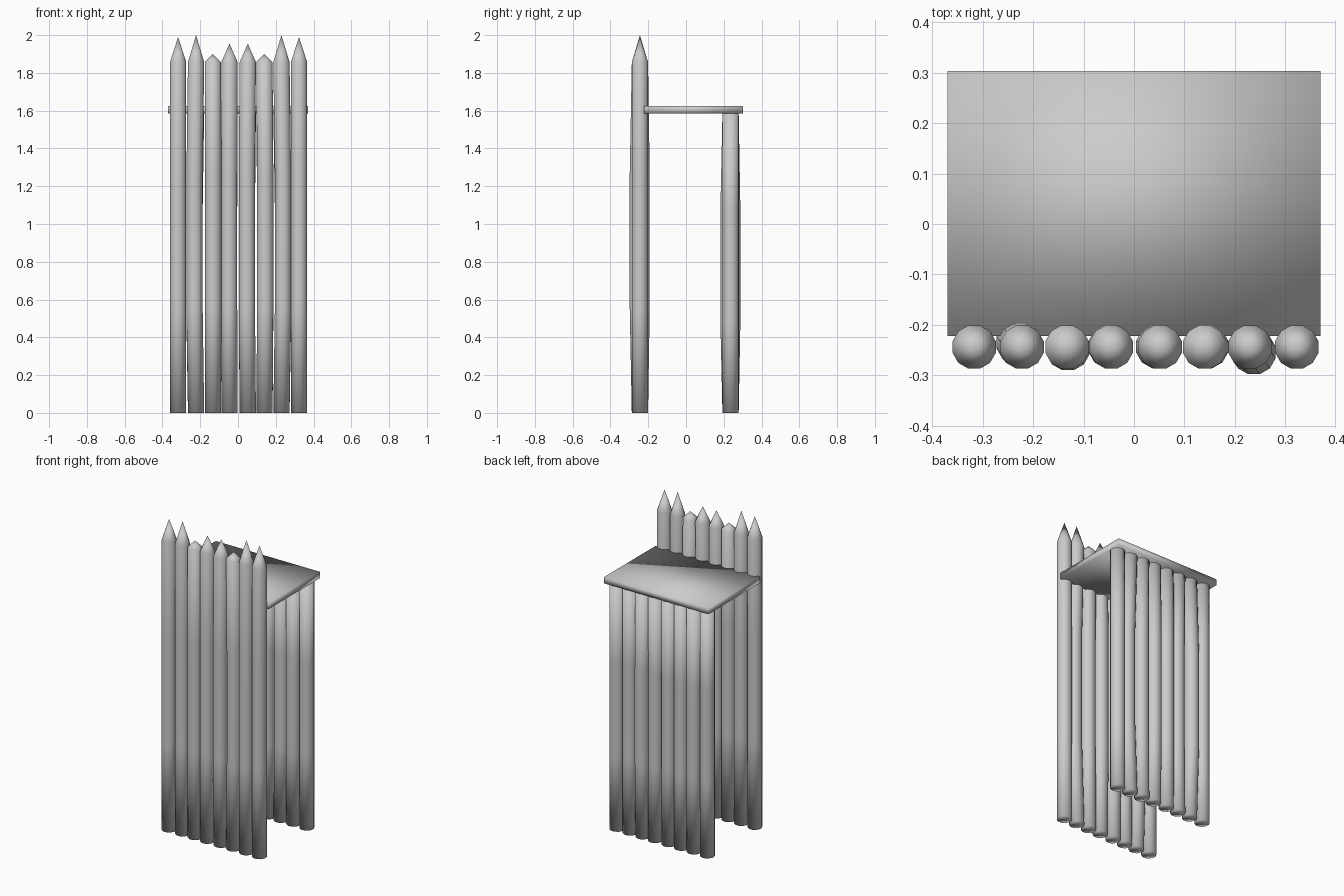
import bpy, bmesh, math

cube = bpy.data.objects.get("Cube")
if cube:
    bpy.data.objects.remove(cube, do_unlink=True)

grey = bpy.data.materials.new("plain grey")
grey.use_nodes = True
grey.diffuse_color = (0.6, 0.6, 0.6, 1)
grey.node_tree.nodes["Principled BSDF"].inputs["Base Color"].default_value = (0.6, 0.6, 0.6, 1)

RADIUS = 0.0445
SIDES = 12


def finish(name, bm):
    """Turn a bmesh into a smooth shaded object."""
    bmesh.ops.recalc_face_normals(bm, faces=bm.faces[:])
    for face in bm.faces:
        face.smooth = True
    mesh = bpy.data.meshes.new(name)
    bm.to_mesh(mesh)
    bm.free()
    mesh.materials.append(grey)
    obj = bpy.data.objects.new(name, mesh)
    bpy.context.collection.objects.link(obj)
    return obj


def log(name, x, y, top, bend, tip=None):
    """A slightly crooked log, with a pointed end if tip is given."""
    bm = bmesh.new()
    rings = []
    for part, shift in ((0, 0), (0.3, 1), (0.68, 1), (1, 0)):
        ring = []
        for i in range(SIDES):
            a = math.tau * (i + 0.5) / SIDES
            ring.append(bm.verts.new((x + bend[0] * shift + RADIUS * math.cos(a),
                                      y + bend[1] * shift + RADIUS * math.sin(a),
                                      top * part)))
        rings.append(ring)
    for low, high in zip(rings, rings[1:]):
        for i in range(SIDES):
            j = (i + 1) % SIDES
            bm.faces.new((low[i], low[j], high[j], high[i]))
    bm.faces.new(rings[0][::-1])
    if tip:
        point = bm.verts.new((x, y, tip))
        for i in range(SIDES):
            bm.faces.new((rings[-1][i], rings[-1][(i + 1) % SIDES], point))
    else:
        bm.faces.new(rings[-1])
    return finish(name, bm)


# Palisade logs: x position, tip height, sideways bend
logs = [
    (-0.317, 1.99, (0, 0)),
    (-0.222, 2.0, (-0.008, 0.009)),
    (-0.133, 1.90, (0.002, -0.003)),
    (-0.045, 1.955, (-0.002, 0.001)),
    (0.052, 1.955, (-0.005, 0.001)),
    (0.14, 1.90, (0.004, 0.001)),
    (0.230, 2.0, (0.008, -0.011)),
    (0.323, 1.99, (0, 0)),
]
for n, (x, tip, bend) in enumerate(logs, 1):
    log(f"front_log_{n}", x, -0.244, 1.857, bend, tip)
    log(f"back_log_{n}", x, 0.236, 1.59, bend)

# Walkway slab resting on the back logs
bm = bmesh.new()
bmesh.ops.create_cube(bm, size=1)
bmesh.ops.scale(bm, vec=(0.74, 0.525, 0.04), verts=bm.verts[:])
bmesh.ops.translate(bm, vec=(0, 0.0405, 1.605), verts=bm.verts[:])
finish("walkway", bm)
